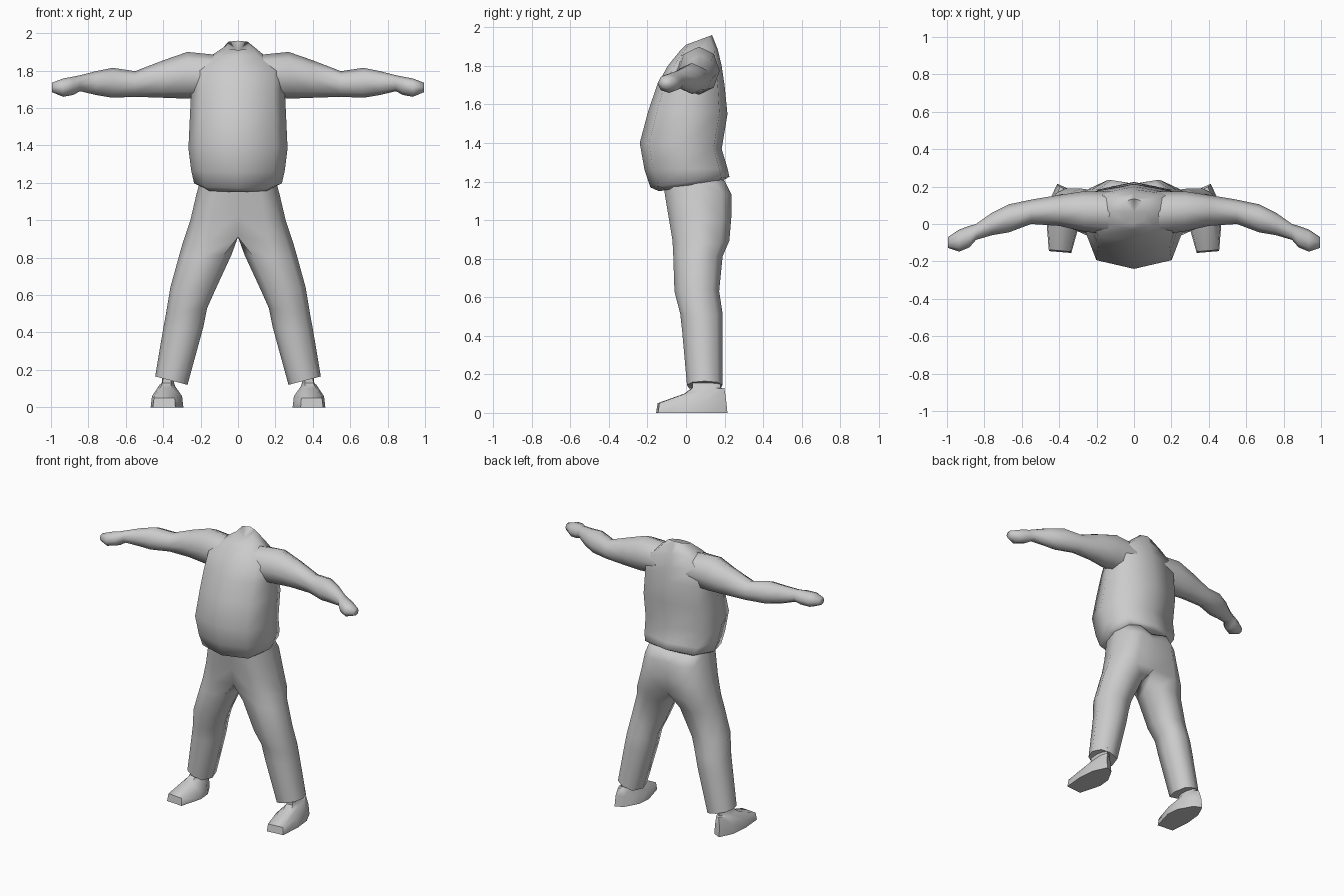
import bpy, bmesh, math
from mathutils import Vector

if "Cube" in bpy.data.objects:
    bpy.data.objects.remove(bpy.data.objects["Cube"])

grey = bpy.data.materials.new("plain_grey")
grey.diffuse_color = (0.6, 0.6, 0.6, 1)
grey.use_nodes = True
grey.node_tree.nodes["Principled BSDF"].inputs["Base Color"].default_value = grey.diffuse_color


def loft(name, rings, angle=75, mirror=True, dip=None):
    """Skin a list of equal-length point rings, cap the ends, mirror across x."""
    bm = bmesh.new()
    vs = [[bm.verts.new(p) for p in r] for r in rings]
    n = len(rings[0])
    for a, b in zip(vs, vs[1:]):
        for i in range(n):
            j = (i + 1) % n
            bm.faces.new((a[i], a[j], b[j], b[i]))
    bm.faces.new(vs[0][::-1])
    if dip:
        c = bm.verts.new(dip)
        for i in range(n):
            bm.faces.new((vs[-1][i], vs[-1][(i + 1) % n], c))
    else:
        bm.faces.new(vs[-1])
    # Drop inner walls lying on the mirror plane
    if mirror:
        inner = [f for f in bm.faces if all(abs(v.co.x) < 1e-5 for v in f.verts)]
        bmesh.ops.delete(bm, geom=inner, context='FACES')
    bmesh.ops.recalc_face_normals(bm, faces=bm.faces)
    me = bpy.data.meshes.new(name)
    bm.to_mesh(me)
    bm.free()
    me.materials.append(grey)
    ob = bpy.data.objects.new(name, me)
    bpy.context.collection.objects.link(ob)
    if mirror:
        m = ob.modifiers.new("mirror", 'MIRROR')
        m.use_mirror_merge = True
        m.merge_threshold = 0.002
    bpy.ops.object.select_all(action='DESELECT')
    ob.select_set(True)
    bpy.context.view_layer.objects.active = ob
    bpy.ops.object.shade_smooth_by_angle(angle=math.radians(angle))
    return ob


# Torso: front height, back height, half width, front y, back y
def torso_ring(zf, zb, w, yf, yb):
    d = yb - yf
    half = [(0, 0), (.76, .11), (1, .5), (.82, .9), (0, 1)]
    pts = half + [(-x, t) for x, t in half[3:0:-1]]
    return [(x * w, yf + t * d, zf + (zb - zf) * t) for x, t in pts]


torso = [(1.15, 1.21, .20, -.14, .20), (1.17, 1.225, .235, -.185, .225),
         (1.26, 1.27, .25, -.215, .215), (1.40, 1.37, .265, -.24, .185),
         (1.57, 1.55, .257, -.195, .215), (1.70, 1.70, .25, -.15, .20),
         (1.80, 1.80, .25, -.095, .185), (1.88, 1.885, .14, -.03, .165),
         (1.91, 1.96, .062, 0, .135)]
loft("torso", [torso_ring(*r) for r in torso], mirror=False, dip=(0, .065, 1.90))


# Arms and hands: x, bottom z, top z, front y, back y
def arm_ring(x, z0, z1, y0, y1):
    cy, cz, ry, rz = (y0 + y1) / 2, (z0 + z1) / 2, (y1 - y0) / 2, (z1 - z0) / 2
    return [(x, cy + ry * math.cos(a), cz + rz * math.sin(a))
            for a in (math.radians(45 * i) for i in range(8))]


arm = [(.12, 1.66, 1.885, -.06, .175), (.27, 1.65, 1.90, -.04, .175),
       (.40, 1.655, 1.855, -.01, .155), (.55, 1.66, 1.797, 0, .13),
       (.67, 1.655, 1.815, -.045, .105), (.76, 1.67, 1.797, -.06, .06),
       (.845, 1.69, 1.775, -.085, .0), (.88, 1.67, 1.768, -.125, -.01),
       (.935, 1.66, 1.758, -.148, -.03), (.995, 1.685, 1.735, -.128, -.07)]
loft("arms", [arm_ring(*r) for r in arm])


# Trousers: inner x, inner z, outer x, outer z, front y, back y, corner inset
def leg_ring(xi, zi, xo, zo, yf, yb, k):
    ring = [(k, .06), (.55, 0), (.87, .15), (1, .5), (.87, .85), (.55, 1), (k, .94), (0, .5)]
    return [(xi + (xo - xi) * u, yf + (yb - yf) * t, zi + (zo - zi) * u) for u, t in ring]


legs = [(0, 1.19, .20, 1.22, -.12, .20, 0), (0, 1.13, .222, 1.14, -.11, .235, 0),
        (0, 1.03, .255, 1.0, -.09, .235, 0), (0, .91, .295, .88, -.07, .225, 0),
        (.035, .815, .315, .81, -.066, .19, .14), (.125, .62, .362, .64, -.06, .172, .14),
        (.165, .53, .385, .50, -.03, .19, .14), (.185, .43, .40, .42, -.02, .19, .14),
        (.27, .12, .443, .165, .005, .19, .14)]
loft("trousers", [leg_ring(*r) for r in legs])

# Shoes: outline scaled and moved up to the ankle
sole = [(.335, -.155), (.455, -.145), (.467, 0), (.455, .12), (.41, .215),
        (.355, .19), (.30, .09), (.292, .0)]


def shoe_ring(z, sx, sy, cx, cy, tilt=0):
    return [(cx + (x - .38) * sx, cy + (y - .03) * sy, z + tilt * (y + .155)) for x, y in sole]


loft("shoes", [shoe_ring(0, 1, 1, .38, .03),
               shoe_ring(.05, .92, .96, .38, .03, .06),
               shoe_ring(.10, .5, .56, .38, .095, .08),
               shoe_ring(.13, .38, .4, .375, .105),
               shoe_ring(.18, .38, .4, .37, .105)], angle=50)
